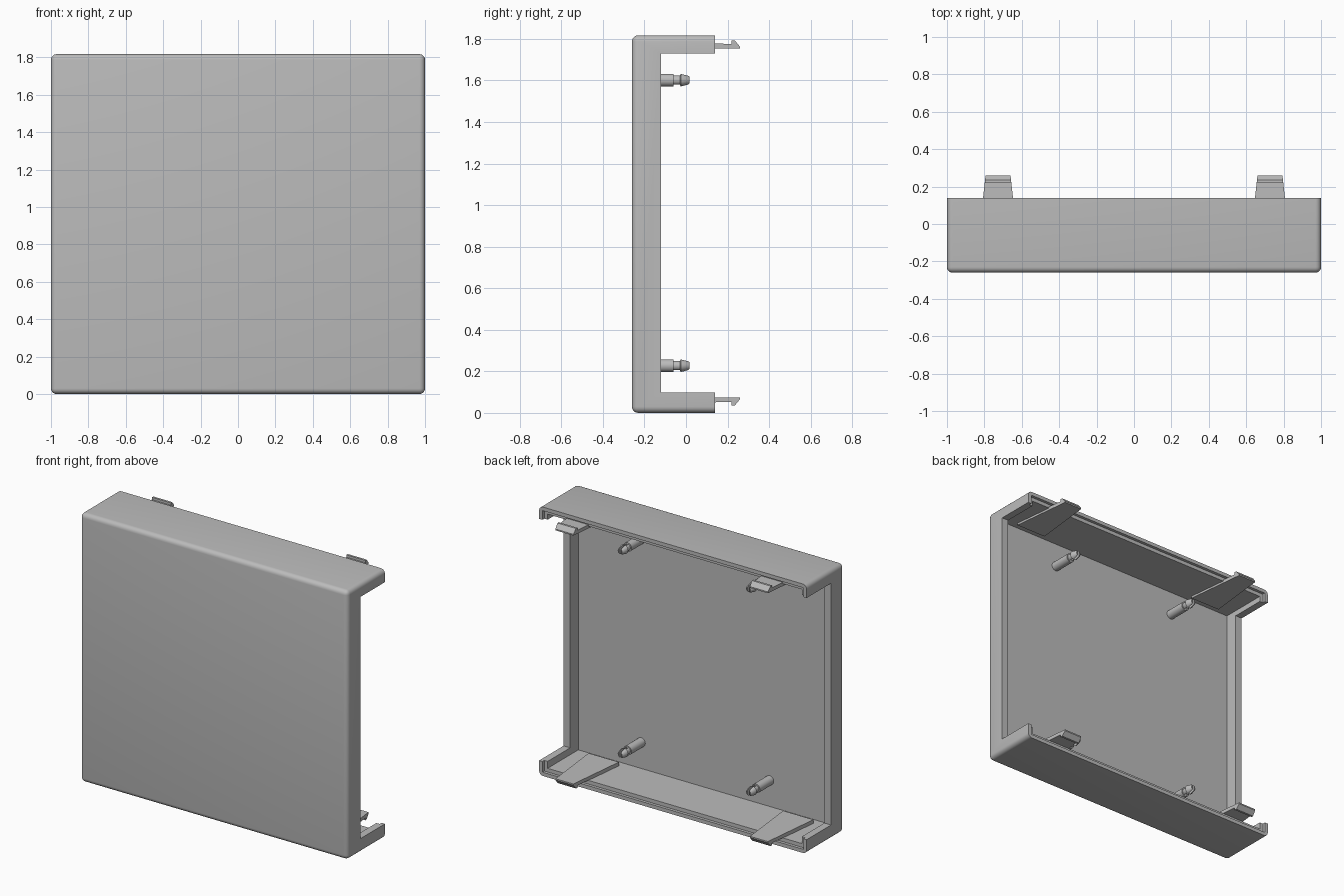
import bpy
import bmesh
import math
from mathutils import Matrix, Vector

old = bpy.data.objects.get("Cube")
if old:
    bpy.data.objects.remove(old, do_unlink=True)

grey = bpy.data.materials.new("light_grey_plastic")
grey.use_nodes = True
colour = (0.5, 0.5, 0.5, 1)
grey.diffuse_color = colour
grey.node_tree.nodes["Principled BSDF"].inputs["Base Color"].default_value = colour

H = 1.817          # overall height
MID = 0.914        # mirror height for the inner parts
FRONT, BACK = -0.26, 0.14
FLOOR, SIDE_RIM = -0.207, -0.12
WALL, LIP = 0.05, 0.025


def to_object(name, bm):
    bmesh.ops.recalc_face_normals(bm, faces=bm.faces)
    mesh = bpy.data.meshes.new(name)
    bm.to_mesh(mesh)
    bm.free()
    mesh.materials.append(grey)
    ob = bpy.data.objects.new(name, mesh)
    bpy.context.collection.objects.link(ob)
    return ob


def box_bm(lo, hi):
    bm = bmesh.new()
    lo, hi = Vector(lo), Vector(hi)
    size = Matrix.Diagonal((hi - lo).to_4d())
    size[3][3] = 1
    bmesh.ops.create_cube(bm, size=1, matrix=Matrix.Translation((lo + hi) / 2) @ size)
    return bm


def activate(ob):
    bpy.ops.object.select_all(action='DESELECT')
    ob.select_set(True)
    bpy.context.view_layer.objects.active = ob


def carve(ob, lo, hi):
    cutter = to_object("cutter", box_bm(lo, hi))
    cutter.hide_render = True
    mod = ob.modifiers.new("carve", 'BOOLEAN')
    mod.operation = 'DIFFERENCE'
    mod.solver = 'EXACT'
    mod.object = cutter
    activate(ob)
    bpy.ops.object.modifier_apply(modifier=mod.name)
    bpy.data.objects.remove(cutter, do_unlink=True)


def smooth(ob):
    activate(ob)
    bpy.ops.object.shade_smooth_by_angle(angle=math.radians(35))


# Cover shell: rounded everywhere except around the open back
bm = box_bm((-1, FRONT, 0), (1, BACK, H))
edges = [e for e in bm.edges if any(v.co.y < 0 for v in e.verts)]
bmesh.ops.bevel(bm, geom=edges, offset=0.03, segments=5, profile=0.5, affect='EDGES')
shell = to_object("cover_shell", bm)
carve(shell, (-1 + WALL, FLOOR, WALL), (1 - WALL, 1, H - WALL))
carve(shell, (-1 + LIP, BACK - 0.02, LIP), (1 - LIP, 1, H - LIP))
carve(shell, (-2, SIDE_RIM, 0.097), (2, 1, 1.73))
smooth(shell)


# Snap clip: tapered tongue with a hook at its end
def clip(name, x, top):
    profile = [(-0.16, 0.075), (0.26, 0.075), (0.26, 0.066), (0.235, 0.036),
               (0.22, 0.036), (0.22, 0.052), (-0.16, 0.048)]
    bm = bmesh.new()
    rings = []
    for side in (-1, 1):
        ring = []
        for y, z in profile:
            half = 0.08 - 0.11 * (y - BACK)
            ring.append(bm.verts.new((x + side * half, y, 2 * MID - z if top else z)))
        bm.faces.new(ring)
        rings.append(ring)
    n = len(profile)
    for i in range(n):
        j = (i + 1) % n
        bm.faces.new((rings[0][i], rings[0][j], rings[1][j], rings[1][i]))
    to_object(name, bm)


# Locating peg: turned pin with a barbed, split tip
def peg(name, x, z):
    profile = [(0, FLOOR - 0.01), (0.031, FLOOR - 0.01), (0.031, -0.06), (0.023, -0.06),
               (0.023, -0.03), (0.031, -0.025), (0.022, 0.012), (0.016, 0.018), (0, 0.018)]
    bm = bmesh.new()
    verts = [bm.verts.new((x + r, y, z)) for r, y in profile]
    lines = [bm.edges.new(pair) for pair in zip(verts, verts[1:])]
    bmesh.ops.spin(bm, geom=verts + lines, cent=(x, 0, z), axis=(0, 1, 0),
                   angle=math.tau, steps=24)
    bmesh.ops.remove_doubles(bm, verts=bm.verts, dist=0.0001)
    ob = to_object(name, bm)
    carve(ob, (x - 0.007, -0.06, z - 0.1), (x + 0.007, 0.1, z + 0.1))
    smooth(ob)


for side, x in (("left", 1), ("right", -1)):
    for level, top in (("upper", True), ("lower", False)):
        clip(f"{level}_{side}_clip", x * 0.727, top)
        peg(f"{level}_{side}_peg", x * 0.48, 2 * MID - 0.227 if top else 0.227)
